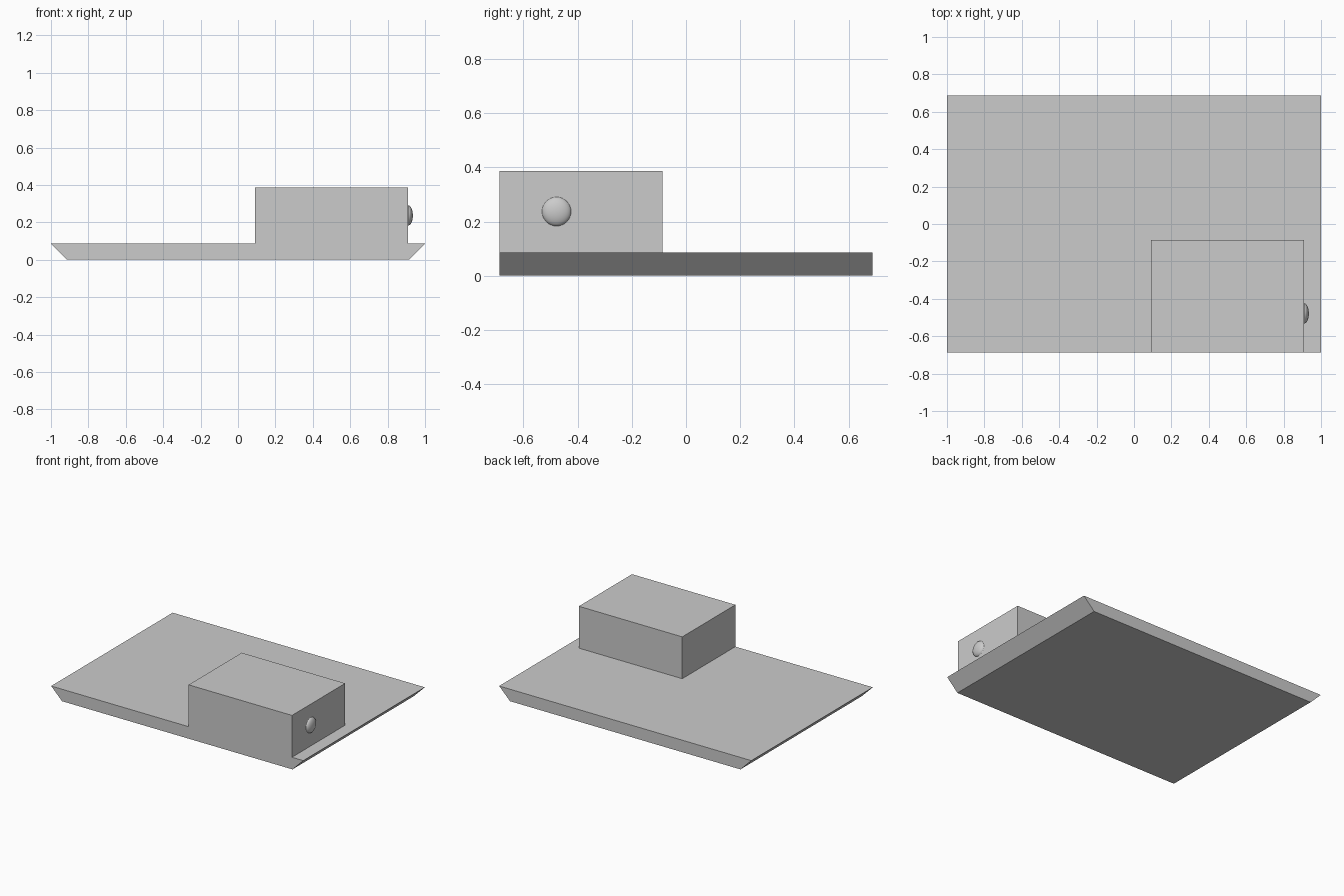
import bpy
import bmesh
import math
from mathutils import Vector

default = bpy.data.objects.get("Cube")
if default:
    bpy.data.objects.remove(default, do_unlink=True)

FRONT, BACK = -0.688, 0.688
BASE_TOP, BOX_TOP = 0.086, 0.386
BOX_LEFT, BOX_RIGHT, BOX_BACK = 0.09, 0.91, -0.086

grey = bpy.data.materials.new("plain_grey")
grey.use_nodes = True
colour = (0.6, 0.6, 0.6, 1)
grey.diffuse_color = colour
grey.node_tree.nodes["Principled BSDF"].inputs["Base Color"].default_value = colour


def extrude(bm, face, offset):
    """Extrude one face along an offset and return the new end face."""
    geom = bmesh.ops.extrude_face_region(bm, geom=[face])["geom"]
    verts = [g for g in geom if isinstance(g, bmesh.types.BMVert)]
    bmesh.ops.translate(bm, verts=verts, vec=offset)
    return next(g for g in geom if isinstance(g, bmesh.types.BMFace))


def finish(bm, name):
    bmesh.ops.recalc_face_normals(bm, faces=bm.faces)
    mesh = bpy.data.meshes.new(name)
    bm.to_mesh(mesh)
    bm.free()
    mesh.materials.append(grey)
    obj = bpy.data.objects.new(name, mesh)
    bpy.context.collection.objects.link(obj)
    return obj


# Base with undercut ends, and the box raised from its front edge
bm = bmesh.new()
profile = [(-0.914, 0), (0.914, 0), (1, BASE_TOP), (BOX_RIGHT, BASE_TOP),
           (BOX_LEFT, BASE_TOP), (-1, BASE_TOP)]
front = bm.faces.new([bm.verts.new((x, FRONT, z)) for x, z in profile])
middle = extrude(bm, front, Vector((0, BOX_BACK - FRONT, 0)))
extrude(bm, middle, Vector((0, BACK - BOX_BACK, 0)))

centre = Vector(((BOX_LEFT + BOX_RIGHT) / 2, (FRONT + BOX_BACK) / 2, BASE_TOP))
footprint = min(bm.faces, key=lambda f: (f.calc_center_median() - centre).length)
extrude(bm, footprint, Vector((0, 0, BOX_TOP - BASE_TOP)))
bmesh.ops.dissolve_limit(bm, angle_limit=math.radians(1),
                         verts=bm.verts, edges=bm.edges)
finish(bm, "base_and_box")

# Shallow domed button on the box side
bm = bmesh.new()
bmesh.ops.create_uvsphere(bm, u_segments=32, v_segments=16, radius=0.054)
bmesh.ops.bisect_plane(bm, geom=bm.verts[:] + bm.edges[:] + bm.faces[:],
                       plane_co=(0, 0, 0), plane_no=(0, 0, 1), clear_inner=True)
for face in bm.faces:
    face.smooth = True
button = finish(bm, "button")
button.scale.z = 0.46
button.rotation_euler.y = math.pi / 2
button.location = (BOX_RIGHT, -0.478, 0.237)
